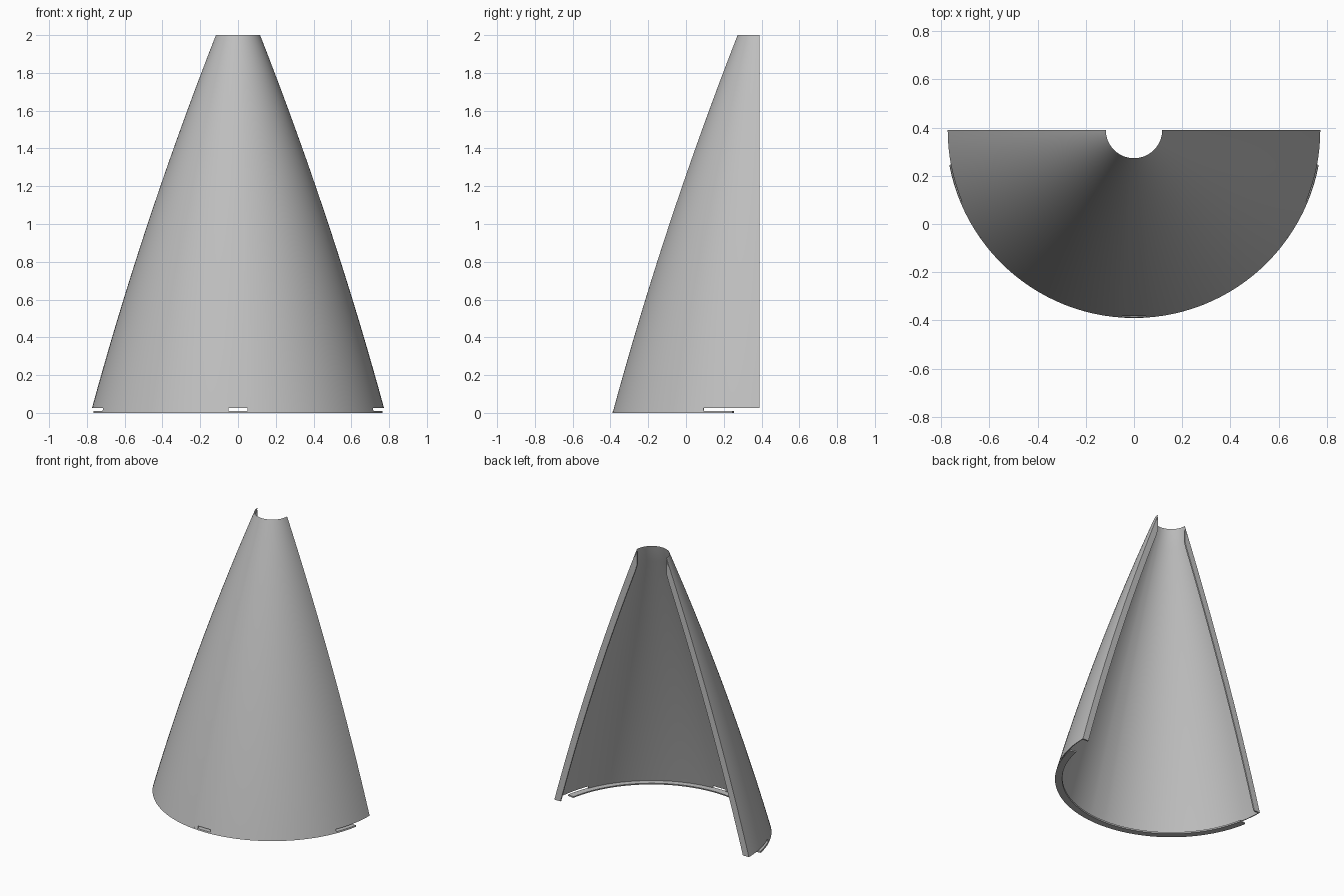
import bpy, bmesh, math

if "Cube" in bpy.data.objects:
    bpy.data.objects.remove(bpy.data.objects["Cube"], do_unlink=True)

HEIGHT, R_BASE, R_TOP, BULGE = 2.0, 0.78, 0.117, 0.12
WALL, FLANGE = 0.006, 0.048
AXIS_Y = R_BASE / 2
RIM_TOP, SLOT_TOP = 0.01, 0.026
FRONT_SLOT, RIM_END, SIDE_SLOT = 3.7, 79.3, 67.4   # degrees away from the front

# Plain grey finish
grey = bpy.data.materials.new("light_grey")
grey.use_nodes = True
colour = (0.52, 0.52, 0.52, 1)
grey.diffuse_color = colour
grey.node_tree.nodes["Principled BSDF"].inputs["Base Color"].default_value = colour


def radius(z, inset=0.0):
    """Cone radius, moved inwards but never into the straight bore."""
    t = z / HEIGHT
    r = R_BASE + (R_TOP - R_BASE) * t + BULGE * t * (1 - t)
    return max(r - inset, R_TOP)


def span(a, b, n):
    return [a + (b - a) * i / n for i in range(n + 1)]


def finish(bm, name):
    bmesh.ops.remove_doubles(bm, verts=bm.verts, dist=1e-5)
    bmesh.ops.recalc_face_normals(bm, faces=bm.faces)
    mesh = bpy.data.meshes.new(name)
    bm.to_mesh(mesh)
    bm.free()
    mesh.materials.append(grey)
    part = bpy.data.objects.new(name, mesh)
    bpy.context.collection.objects.link(part)
    bpy.ops.object.select_all(action='DESELECT')
    bpy.context.view_layer.objects.active = part
    part.select_set(True)
    bpy.ops.object.shade_smooth_by_angle(angle=math.radians(30))


def solid_grid(name, us, vs, point, filled):
    """Thick sheet over a grid; point(u, v, side) places its two skins."""
    bm = bmesh.new()
    verts = {}

    def quad(*keys):
        for i, j, side in keys:
            if (i, j, side) not in verts:
                verts[i, j, side] = bm.verts.new(point(us[i], vs[j], side))
        bm.faces.new([verts[k] for k in keys])

    def solid(i, j):
        return (0 <= i < len(us) - 1 and 0 <= j < len(vs) - 1
                and filled((us[i] + us[i + 1]) / 2, j))

    for i in range(len(us) - 1):
        for j in range(len(vs) - 1):
            if not solid(i, j):
                continue
            k, m = i + 1, j + 1
            quad((i, j, 1), (k, j, 1), (k, m, 1), (i, m, 1))
            quad((i, m, 0), (k, m, 0), (k, j, 0), (i, j, 0))
            # close the edges where the sheet stops
            for a, b, beyond in (((i, j), (i, m), (i - 1, j)),
                                 ((k, j), (k, m), (k, j)),
                                 ((i, j), (k, j), (i, j - 1)),
                                 ((i, m), (k, m), (i, m))):
                if not solid(*beyond):
                    quad((*a, 0), (*a, 1), (*b, 1), (*b, 0))
    finish(bm, name)


def around(thickness):
    """Point placer for curved parts following the cone."""
    def point(angle, z, side):
        r = radius(z, 0 if side else thickness)
        a = math.radians(angle)
        return (r * math.sin(a), AXIS_Y - r * math.cos(a), z)
    return point


# Thin half cone, slotted along its foot at the front and sides
half = span(FRONT_SLOT, SIDE_SLOT, 24) + span(SIDE_SLOT, 90, 8)[1:]
angles = [-a for a in reversed(half)] + half
solid_grid("half_cone_wall", angles,
           [RIM_TOP] + span(SLOT_TOP, HEIGHT, 30), around(WALL),
           lambda a, row: row > 0 or FRONT_SLOT < abs(a) < SIDE_SLOT)

# Flat rim around the foot, turned inwards
solid_grid("foot_rim", span(-RIM_END, RIM_END, 52), [0, RIM_TOP],
           around(FLANGE), lambda a, row: True)

# Flat flanges along both cut edges, tapering out at the bore
for name, sign in (("left_flange", 1), ("right_flange", -1)):
    def flange_point(u, z, side):
        outer, inner = radius(z, WALL), radius(z, FLANGE)
        x = outer + (inner - outer) * u
        return (sign * x, AXIS_Y - (0 if side else RIM_TOP), z)
    solid_grid(name, [0, 1], span(SLOT_TOP, 1.984, 40), flange_point,
               lambda u, row: True)
